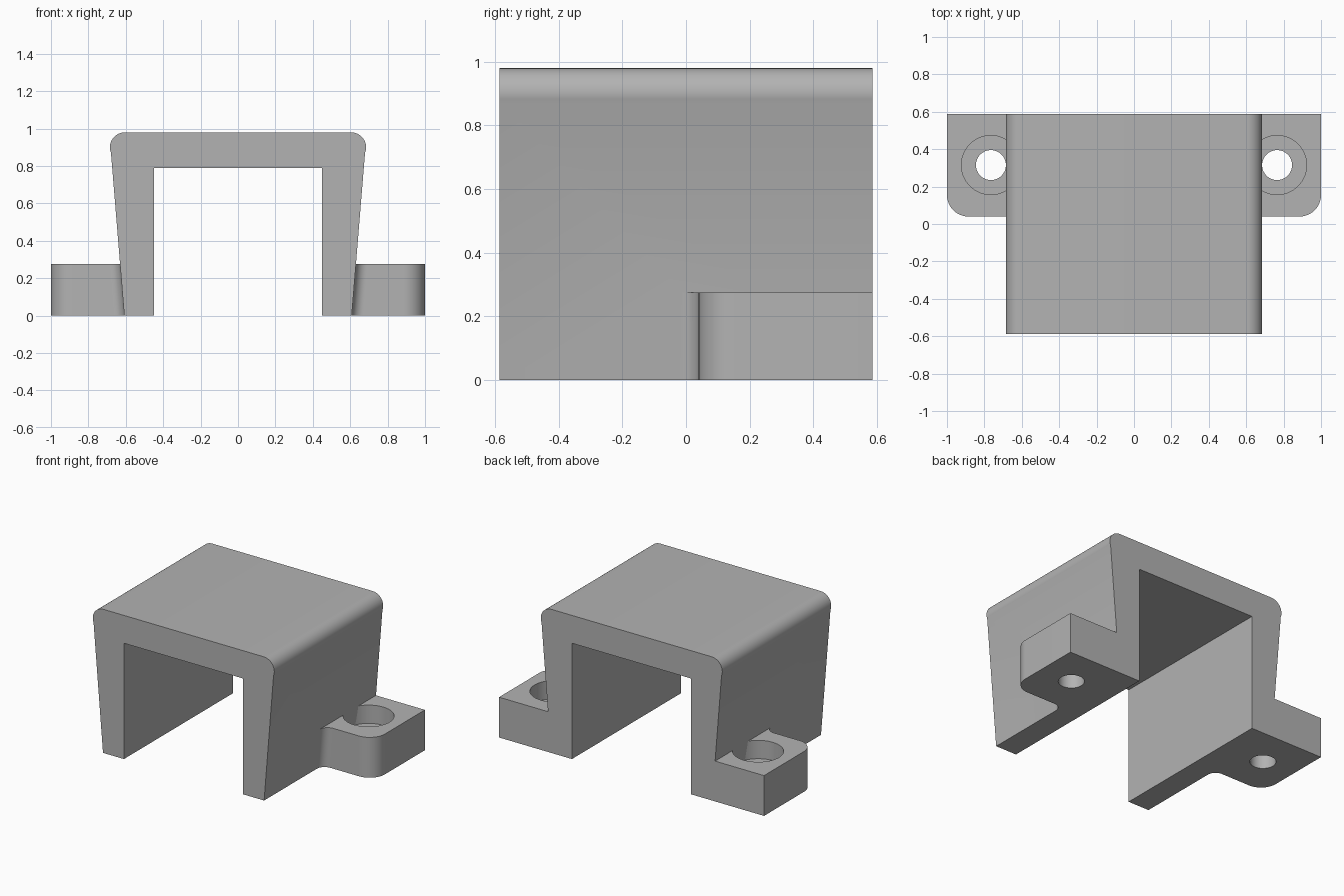
import bpy, bmesh
from math import sin, cos, radians
from mathutils import Matrix

cube = bpy.data.objects.get("Cube")
if cube:
    bpy.data.objects.remove(cube, do_unlink=True)

HALF_DEPTH = 0.587
EAR_TOP = 0.275
HOLE = (0.765, 0.315)
FOOT_X = 0.608      # outer wall at the ground
SLOPE = 0.08        # outward lean of the walls

grey = bpy.data.materials.new("plain_grey")
grey.use_nodes = True
grey.diffuse_color = (0.45, 0.45, 0.45, 1)
grey.node_tree.nodes["Principled BSDF"].inputs["Base Color"].default_value = (0.45, 0.45, 0.45, 1)


def arc(cx, cy, r, start, end, steps=12):
    angles = [radians(start + (end - start) * i / steps) for i in range(steps + 1)]
    return [(cx + r * cos(a), cy + r * sin(a)) for a in angles]


def add_object(name, bm):
    bmesh.ops.recalc_face_normals(bm, faces=bm.faces)
    mesh = bpy.data.meshes.new(name)
    bm.to_mesh(mesh)
    bm.free()
    mesh.materials.append(grey)
    obj = bpy.data.objects.new(name, mesh)
    bpy.context.collection.objects.link(obj)
    return obj


def prism(outline, to_point, offset):
    bm = bmesh.new()
    face = bm.faces.new([bm.verts.new(to_point(p)) for p in outline])
    new = bmesh.ops.extrude_face_region(bm, geom=[face])["geom"]
    bmesh.ops.translate(bm, vec=offset, verts=[v for v in new if isinstance(v, bmesh.types.BMVert)])
    return bm


def combine(target, other, operation):
    """Apply a boolean and discard the helper."""
    mod = target.modifiers.new("combine", 'BOOLEAN')
    mod.operation, mod.solver, mod.object = operation, 'EXACT', other
    other.hide_render = True
    bpy.ops.object.select_all(action='DESELECT')
    bpy.context.view_layer.objects.active = target
    target.select_set(True)
    bpy.ops.object.modifier_apply(modifier=mod.name)
    bpy.data.objects.remove(other, do_unlink=True)


def drill(name, radius, bottom, top):
    bm = bmesh.new()
    place = Matrix.Translation((*HOLE, (bottom + top) / 2))
    bmesh.ops.create_cone(bm, cap_ends=True, segments=64, radius1=radius, radius2=radius,
                          depth=top - bottom, matrix=place)
    return add_object(name, bm)


# Channel: leaning walls under a top with bulging round shoulders
half = [(0.45, 0.79), (0.45, 0), (FOOT_X, 0)] + arc(0.605, 0.90, 0.08, -22, 90)
profile = half + [(-x, z) for x, z in reversed(half)]
channel = add_object("channel", prism(profile, lambda p: (p[0], -HALF_DEPTH, p[1]),
                                      (0, 2 * HALF_DEPTH, 0)))

# Mounting ear: rounded outer corner and a fillet that follows the leaning wall
FILLET = 0.06
outline = [(0.52, HALF_DEPTH), (0.52, 0.04 - FILLET)]
outline += arc(FOOT_X + FILLET, 0.04 - FILLET, FILLET, 180, 90)
outline += arc(0.885, 0.155, 0.115, -90, 0) + [(1, HALF_DEPTH)]
bm = prism(outline, lambda p: (p[0], p[1], 0), (0, 0, EAR_TOP))
for v in bm.verts:
    if 0.6 < v.co.x < 0.7:
        v.co.x += SLOPE * v.co.z
left_ear = add_object("left_ear", bm)

# Screw hole and counterbore
combine(left_ear, drill("screw_hole", 0.08, -0.1, 0.4), 'DIFFERENCE')
combine(left_ear, drill("counterbore", 0.158, EAR_TOP - 0.125, 0.4), 'DIFFERENCE')

# Mirrored ear
bm = bmesh.new()
bm.from_mesh(left_ear.data)
bmesh.ops.scale(bm, vec=(-1, 1, 1), verts=bm.verts)
right_ear = add_object("right_ear", bm)

# Join everything into one solid bracket
combine(channel, left_ear, 'UNION')
combine(channel, right_ear, 'UNION')
channel.name = "bracket"
bpy.ops.object.shade_smooth_by_angle(angle=radians(25))
